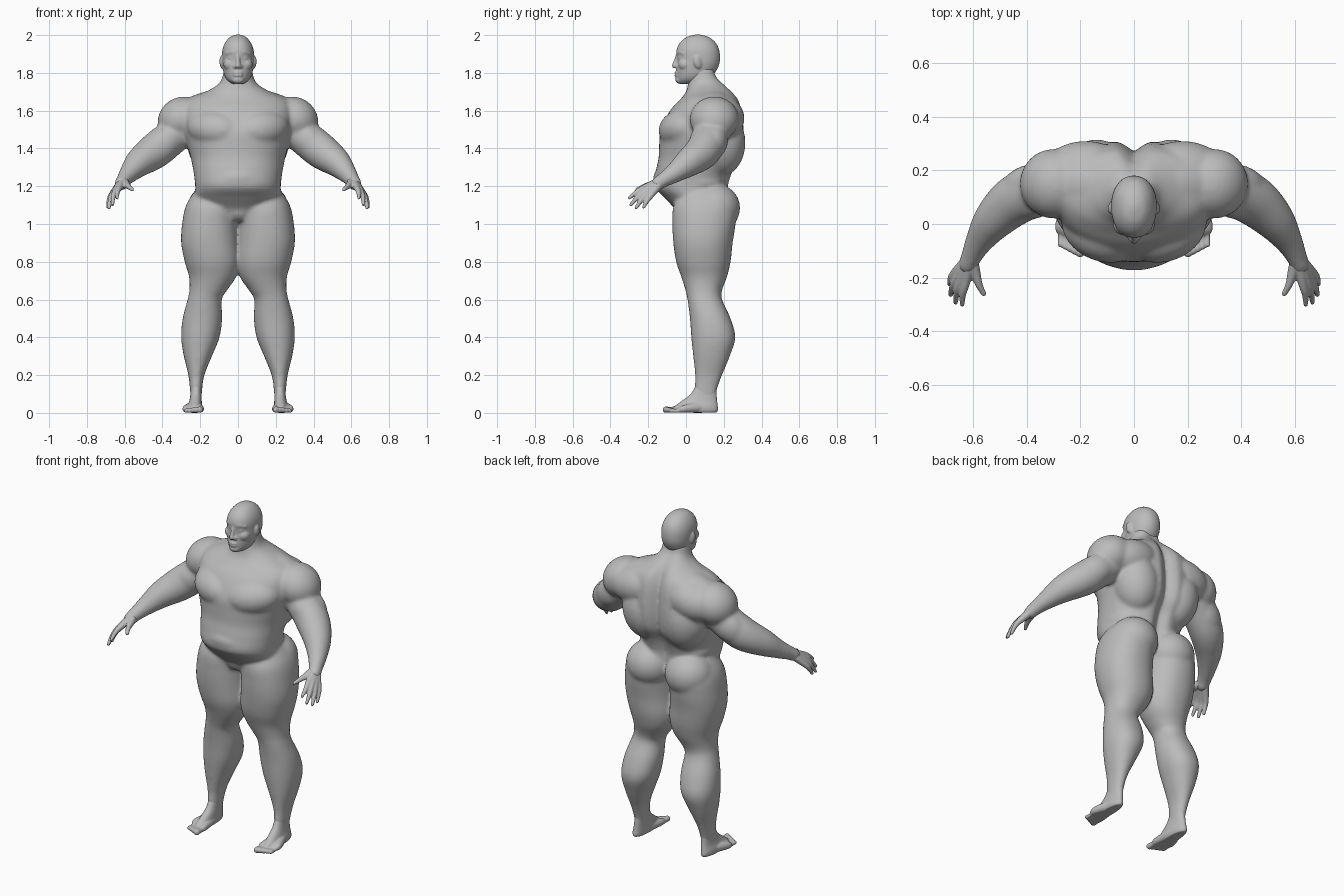
import bpy
import bmesh
import math
from mathutils import Vector, Matrix, Euler

default_cube = bpy.data.objects.get("Cube")
if default_cube:
    bpy.data.objects.remove(default_cube, do_unlink=True)

grey = bpy.data.materials.new("grey skin")
grey.use_nodes = True
grey.diffuse_color = (.5, .5, .5, 1)
grey.node_tree.nodes["Principled BSDF"].inputs["Base Color"].default_value = grey.diffuse_color


def spline(points, steps=6):
    """Smooth path through points of any dimension."""
    points = [Vector(p) for p in points]
    last = len(points) - 1
    path = []
    for i in range(last):
        a, b, c, d = (points[min(max(j, 0), last)] for j in range(i - 1, i + 3))
        for k in range(steps):
            t = k / steps
            path.append((b * 2 + (c - a) * t + (a * 2 - b * 5 + c * 4 - d) * (t * t)
                         + (b * 3 - a - c * 3 + d) * (t * t * t)) * .5)
    path.append(points[last])
    return path


def skin(bm, rings):
    """Join rings of coordinates into a closed shell."""
    rings = [[bm.verts.new(co) for co in ring] for ring in rings]
    count = len(rings[0])
    for low, high in zip(rings, rings[1:]):
        for i in range(count):
            j = (i + 1) % count
            bm.faces.new((low[i], low[j], high[j], high[i]))
    bm.faces.new(rings[0])
    bm.faces.new(rings[-1])


def slabs(bm, rows, power=2.2, groove=0, count=64):
    """Loft of flat rounded sections; each row is z, x range, y range."""
    rings = []
    for z, x0, x1, y0, y1 in spline(rows):
        cx, cy = (x0 + x1) / 2, (y0 + y1) / 2
        rx, ry = max((x1 - x0) / 2, .004), max((y1 - y0) / 2, .004)
        ring = []
        for i in range(count):
            angle = math.tau * i / count
            c, s = math.cos(angle), math.sin(angle)
            x = cx + rx * math.copysign(abs(c) ** (2 / power), c)
            y = cy + ry * math.copysign(abs(s) ** (2 / power), s)
            if s > 0:
                y -= groove * min(rx * 4, 1) * math.exp(-(x / .035) ** 2)
            ring.append((x, y, z))
        rings.append(ring)
    skin(bm, rings)


def ball(bm, centre, radii, turn=(0, 0, 0)):
    """Stretched sphere used for one muscle or feature."""
    if isinstance(radii, float):
        radii = (radii, radii, radii)
    matrix = Matrix.LocRotScale(Vector(centre), Euler(turn), Vector(radii))
    bmesh.ops.create_uvsphere(bm, u_segments=32, v_segments=20, radius=1, matrix=matrix)


def tube(bm, points, count=24):
    """Round limb along points of x, y, z, radius, with rounded ends."""
    path = spline(points)
    rings = []
    for i, p in enumerate(path):
        ahead, behind = path[min(i + 1, len(path) - 1)], path[max(i - 1, 0)]
        frame = (ahead.xyz - behind.xyz).to_track_quat('Z', 'Y')
        rings.append([p.xyz + frame @ Vector((math.cos(a), math.sin(a), 0)) * p.w
                      for a in (math.tau * k / count for k in range(count))])
    skin(bm, rings)
    for end in (path[0], path[-1]):
        ball(bm, end.xyz, float(end.w))


def finish(name, bm, voxel, rounds):
    """Mirror the half, fuse its pieces and smooth the surface."""
    bmesh.ops.recalc_face_normals(bm, faces=bm.faces)
    mesh = bpy.data.meshes.new(name)
    bm.to_mesh(mesh)
    bm.free()
    for face in mesh.polygons:
        face.use_smooth = True
    mesh.materials.append(grey)
    part = bpy.data.objects.new(name, mesh)
    bpy.context.collection.objects.link(part)
    mirror = part.modifiers.new("both sides", 'MIRROR')
    mirror.use_mirror_merge = False
    fuse = part.modifiers.new("fuse", 'REMESH')
    fuse.mode = 'VOXEL'
    fuse.voxel_size = voxel
    fuse.use_smooth_shade = True
    smooth = part.modifiers.new("smooth", 'SMOOTH')
    smooth.factor = .5
    smooth.iterations = rounds


# Torso with neck
body = bmesh.new()
torso = [(1.83, .076, .02, .155), (1.78, .082, .015, .17), (1.74, .105, .01, .21),
         (1.7, .17, 0, .25), (1.66, .26, -.03, .28), (1.6, .29, -.085, .3),
         (1.5, .285, -.135, .312), (1.42, .268, -.142, .312), (1.35, .25, -.145, .298),
         (1.28, .236, -.16, .255), (1.2, .226, -.168, .23), (1.14, .225, -.115, .23),
         (1.08, .18, -.06, .21), (1.02, .1, -.03, .17)]
slabs(body, [(z, -w, w, front, back) for z, w, front, back in torso], groove=.045)

# Torso muscles: chest, belly, flank, back, shoulder blade, neck slope, seat, groin
ball(body, (.115, -.02, 1.5), (.16, .12, .105), (0, -.15, .35))
ball(body, (0, -.03, 1.24), (.18, .145, .09))
ball(body, (.14, .06, 1.22), (.09, .13, .06))
ball(body, (.14, .18, 1.43), (.13, .135, .18), (0, .12, 0))
ball(body, (.18, .185, 1.56), (.17, .125, .115), (0, .2, 0))
ball(body, (.17, .15, 1.645), (.17, .085, .055), (0, .28, 0))
ball(body, (.13, .15, 1.085), (.138, .137, .13))
ball(body, (0, .02, 1.07), (.09, .075, .06))

# Arm with shoulder, upper arm and forearm muscles
tube(body, [(.25, .15, 1.55, .1), (.345, .13, 1.465, .095), (.44, .09, 1.387, .095),
            (.522, .015, 1.326, .077), (.576, -.063, 1.269, .053),
            (.605, -.12, 1.233, .04), (.618, -.15, 1.213, .037)])
ball(body, (.3, .15, 1.555), (.13, .13, .115), (0, .6, 0))
ball(body, (.37, .08, 1.44), (.11, .06, .075), (0, .7, -.3))
ball(body, (.395, .16, 1.44), (.11, .06, .08), (0, .7, -.3))

# Leg
slabs(body, [(1.18, .05, .225, -.01, .19), (1.1, .005, .275, -.065, .265),
             (1, .002, .296, -.072, .262), (.9, -.003, .301, -.067, .247),
             (.8, -.01, .282, -.052, .236), (.72, .01, .259, -.025, .217),
             (.65, .057, .257, -.003, .191), (.6, .086, .267, .008, .191),
             (.5, .084, .293, .021, .236), (.4, .098, .301, .028, .261),
             (.3, .138, .287, .038, .232), (.2, .178, .263, .048, .192),
             (.12, .19, .254, .046, .164), (.06, .195, .25, .05, .155)])
ball(body, (.165, .05, .64), (.06, .045, .06))
finish("body", body, .008, 20)

# Head with jaw
head = bmesh.new()
skull = [(2.003, .01, .05, .075), (1.99, .042, .005, .12), (1.96, .068, -.032, .157),
         (1.92, .083, -.05, .176), (1.87, .085, -.047, .18), (1.83, .082, -.05, .17),
         (1.79, .073, -.05, .145), (1.762, .057, -.047, .11), (1.742, .03, -.038, .07)]
slabs(head, [(z, -w, w, front, back) for z, w, front, back in skull], power=2.15)

# Face: brow, nose, nostril, eye, cheek, chin, lips, ear
tube(head, [(0, -.042, 1.905, .009), (.032, -.036, 1.91, .01), (.06, -.014, 1.903, .009)])
tube(head, [(0, -.045, 1.895, .009), (0, -.055, 1.86, .011), (0, -.061, 1.838, .014)])
ball(head, (.014, -.049, 1.834), .012)
ball(head, (.034, -.025, 1.878), (.019, .016, .01))
ball(head, (.04, -.004, 1.845), (.037, .037, .035))
ball(head, (0, -.034, 1.764), (.032, .022, .022))
for z in (1.787, 1.801):
    ball(head, (0, -.046, z), (.027, .015, .008))
ball(head, (.085, .063, 1.857), (.012, .023, .035), (.2, 0, .3))
finish("head", head, .005, 6)

# Hand: each finger runs from the wrist over its knuckle to the tip
hand = bmesh.new()
wrist = (.608, -.125, 1.23, .026)
fingers = [((.629, -.225, 1.19), (.64, -.3, 1.138)),
           ((.648, -.222, 1.176), (.665, -.292, 1.102)),
           ((.661, -.206, 1.163), (.683, -.264, 1.086)),
           ((.668, -.183, 1.155), (.688, -.224, 1.09))]
for knuckle, tip in fingers:
    middle = Vector(knuckle).lerp(Vector(tip), .5) + Vector((.004, 0, .004))
    tube(hand, [wrist, (*knuckle, .0165), (*middle, .013), (*tip, .009)])
tube(hand, [wrist, (.592, -.18, 1.21, .02), (.578, -.225, 1.197, .014),
            (.56, -.26, 1.182, .01)])
finish("hands", hand, .005, 3)

# Foot: ankle wedge and heel, then a ray of the sole out to each toe
foot = bmesh.new()
slabs(foot, [(.15, .193, .25, .055, .16), (.1, .193, .252, .025, .162),
             (.065, .192, .257, -.02, .165), (.035, .19, .266, -.06, .168),
             (.015, .192, .266, -.065, .17), (.002, .197, .26, -.055, .162)])
for i in range(5):
    radius = .017 - .0013 * i
    x, tip = .201 + .018 * i, -.107 + .008 * i
    tube(foot, [(.22 + .004 * i, .08, .03, .03), (x, tip + .07, .022, .021),
                (x, tip + .035, radius, radius * .9), (x, tip, radius, radius)])
finish("feet", foot, .004, 4)
